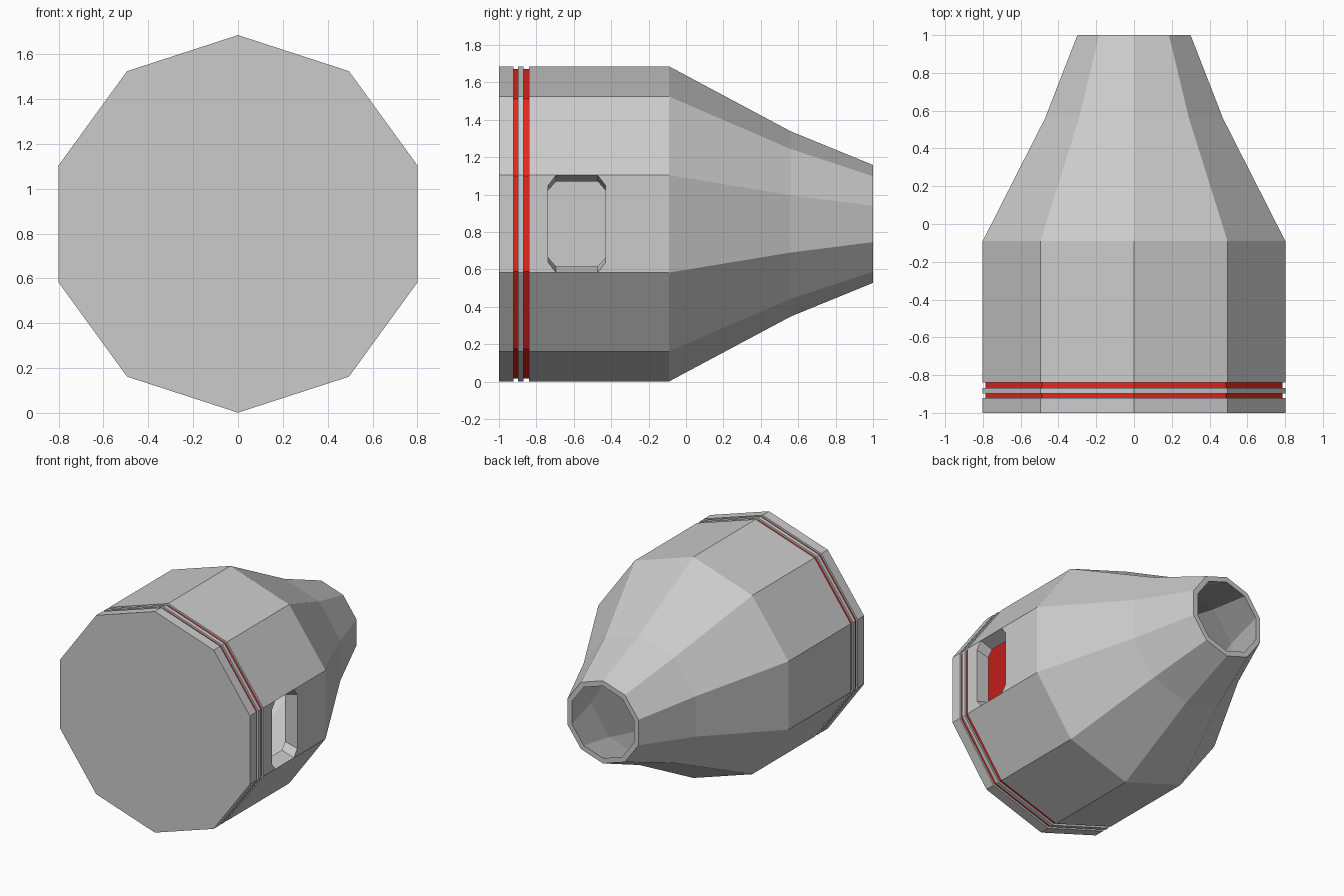
import bpy, bmesh, math

if "Cube" in bpy.data.objects:
    bpy.data.objects.remove(bpy.data.objects["Cube"])

N = 10          # sides of every ring
R = 0.842       # body radius
CZ = 0.843      # height of the long axis
WALL = 0.873    # inner skin scale relative to the outer skin


def ring(bm, y, r):
    pts = [(math.pi / 2 + 2 * math.pi * i / N) for i in range(N)]
    return [bm.verts.new((r * math.cos(a), y, CZ + r * math.sin(a))) for a in pts]


def finish(bm, name, mat=None):
    bmesh.ops.remove_doubles(bm, verts=bm.verts, dist=1e-5)
    bmesh.ops.recalc_face_normals(bm, faces=bm.faces)
    me = bpy.data.meshes.new(name)
    bm.to_mesh(me)
    bm.free()
    ob = bpy.data.objects.new(name, me)
    bpy.context.collection.objects.link(ob)
    if mat:
        me.materials.append(mat)
    return ob


def disc(name, y0, y1, r, mat=None):
    bm = bmesh.new()
    a, b = ring(bm, y0, r), ring(bm, y1, r)
    for i in range(N):
        j = (i + 1) % N
        bm.faces.new((a[i], a[j], b[j], b[i]))
    bm.faces.new(a)
    bm.faces.new(b)
    return finish(bm, name, mat)


red = bpy.data.materials.new("red")
red.diffuse_color = (0.8, 0.02, 0.015, 1)
red.use_nodes = True
red.node_tree.nodes["Principled BSDF"].inputs["Base Color"].default_value = red.diffuse_color

# Front cap, spacer ring and the red core showing in the grooves
disc("front_cap", -1.0, -0.922, R)
disc("spacer_ring", -0.898, -0.868, R)
disc("red_core", -0.922, -0.84, 0.827, red)

# Hollow body tapering to an open nozzle
profile = [(-0.84, R), (-0.09, R), (0.56, 0.495), (1.0, 0.315)]
WINDOW_SIDE = 7  # panel facing +x
bm = bmesh.new()
skins = [[ring(bm, y, r * s) for y, r in profile] for s in (1, WALL)]
for rings in skins:
    for k in range(len(rings) - 1):
        for i in range(N):
            if k == 0 and i == WINDOW_SIDE:
                continue
            j = (i + 1) % N
            bm.faces.new((rings[k][i], rings[k][j], rings[k + 1][j], rings[k + 1][i]))

# Front and nozzle rims joining both skins
for k in (0, -1):
    for i in range(N):
        j = (i + 1) % N
        bm.faces.new((skins[0][k][i], skins[0][k][j], skins[1][k][j], skins[1][k][i]))

# Panel with the eight-sided window, on both skins
h = R * math.sin(math.pi / N)
x = R * math.cos(math.pi / N)
y0, y1, c, lo = -0.737, -0.43, 0.042, h - 0.055
yf, yb = profile[0][0], profile[1][0]
front_half = [(y0 + c, -h), (y0, -lo), (y0, lo), (y0 + c, h)]
back_half = [(y1 - c, h), (y1, lo), (y1, -lo), (y1 - c, -h)]
loops = []
for s in (1, WALL):
    def add(pts):
        return [bm.verts.new((x * s, y, CZ + z * s)) for y, z in pts]
    f, b = add(front_half), add(back_half)
    bm.faces.new(f + add([(yf, h), (yf, -h)]))
    bm.faces.new(b + add([(yb, -h), (yb, h)]))
    loops.append(f + b)

# Window walls through the thickness
for i in range(8):
    j = (i + 1) % 8
    bm.faces.new((loops[0][i], loops[0][j], loops[1][j], loops[1][i]))
finish(bm, "nozzle_body")
